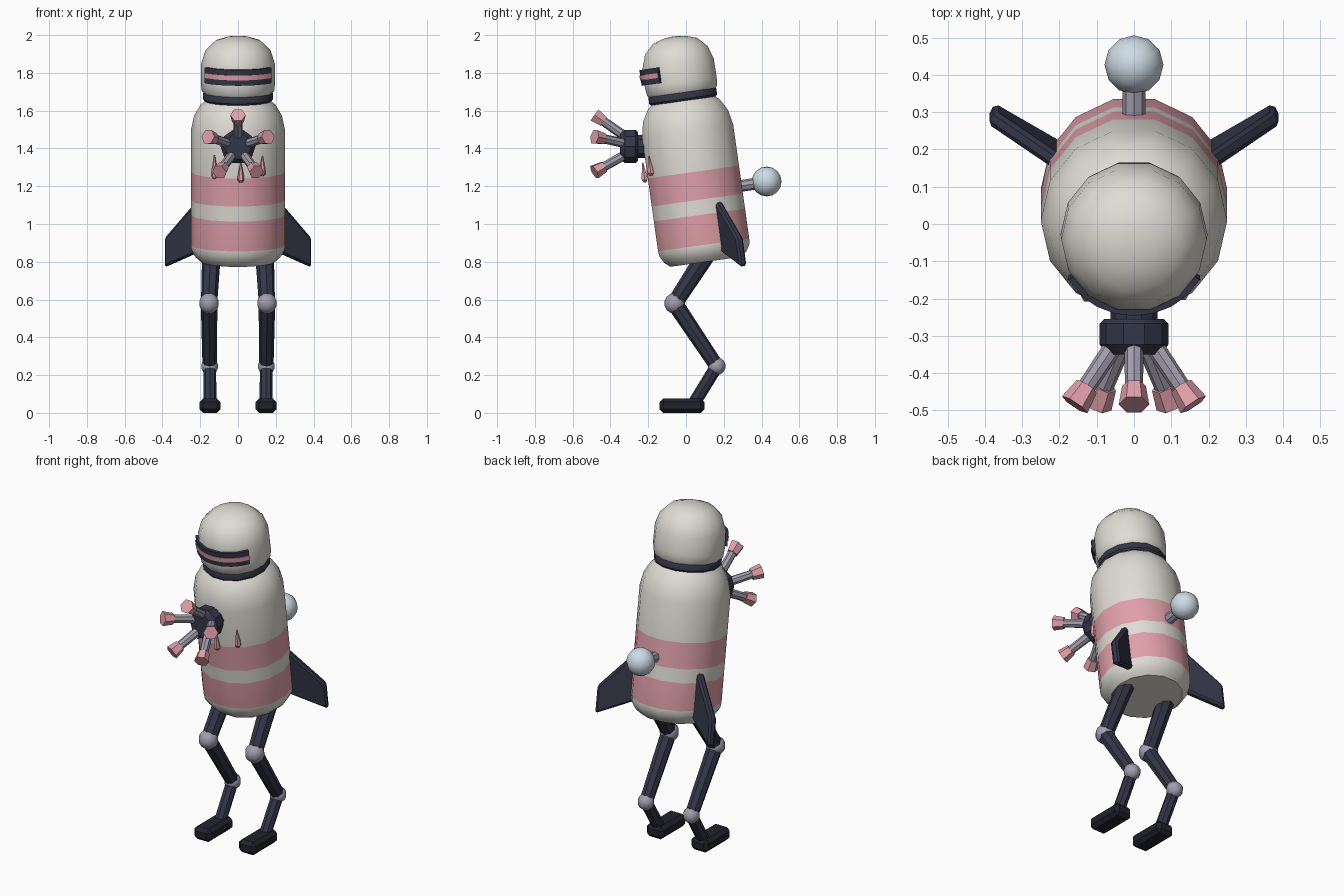
import bpy, bmesh
from math import pi, sin, cos, radians
from mathutils import Matrix, Vector

if "Cube" in bpy.data.objects:
    bpy.data.objects.remove(bpy.data.objects["Cube"])


def mat(name, *rgb):
    m = bpy.data.materials.new(name)
    m.diffuse_color = (*rgb, 1)
    m.use_nodes = True
    m.node_tree.nodes["Principled BSDF"].inputs["Base Color"].default_value = m.diffuse_color
    return m


CREAM = mat("cream", .74, .72, .66)
PINK = mat("pink", .75, .35, .40)
DARK = mat("dark_blue", .034, .037, .065)
SOLE = mat("near_black", .016, .016, .026)
METAL = mat("grey_metal", .36, .34, .42)
GLASS = mat("pale_blue", .62, .72, .80)

# Frame of the forward-leaning body: origin at the bottom centre
LEAN = Matrix.Translation((0, .106, .80)) @ Matrix.Rotation(radians(8), 4, 'X')


def finish(name, bm, mats, angle=35):
    bmesh.ops.recalc_face_normals(bm, faces=bm.faces)
    me = bpy.data.meshes.new(name)
    bm.to_mesh(me)
    bm.free()
    for m in mats:
        me.materials.append(m)
    ob = bpy.data.objects.new(name, me)
    bpy.context.collection.objects.link(ob)
    bpy.ops.object.select_all(action='DESELECT')
    ob.select_set(True)
    bpy.context.view_layer.objects.active = ob
    bpy.ops.object.shade_smooth_by_angle(angle=radians(angle))
    return ob


def lathe(name, profile, sides, frame, mats, bands=(), angle=35):
    """Revolve (height, radius) points; bands lists the rows using mats[1]."""
    bm = bmesh.new()
    rings = [[bm.verts.new(frame @ Vector((r * cos(2 * pi * i / sides),
                                           r * sin(2 * pi * i / sides), h)))
              for i in range(sides)] for h, r in profile]
    for k in range(len(rings) - 1):
        a, b = rings[k], rings[k + 1]
        for i in range(sides):
            j = (i + 1) % sides
            f = bm.faces.new((a[i], a[j], b[j], b[i]))
            f.material_index = 1 if k in bands else 0
    bm.faces.new(rings[0])
    bm.faces.new(rings[-1])
    return finish(name, bm, mats, angle)


def rod(name, a, b, profile, sides, m):
    """Lathe along a-b; profile heights are fractions of its length."""
    a, b = Vector(a), Vector(b)
    d = b - a
    frame = Matrix.Translation(a) @ d.to_track_quat('Z', 'Y').to_matrix().to_4x4()
    return lathe(name, [(h * d.length, r) for h, r in profile], sides, frame, [m])


def ball(name, c, r, m, u=10, v=7, frame=Matrix()):
    bm = bmesh.new()
    bmesh.ops.create_uvsphere(bm, u_segments=u, v_segments=v, radius=r,
                              matrix=Matrix.Translation(c) @ frame)
    return finish(name, bm, [m], 60)


def prism(name, points, offset, m, bevel=0):
    """Closed outline extruded by offset, with optional chamfer."""
    bm = bmesh.new()
    f = bm.faces.new([bm.verts.new(p) for p in points])
    ext = bmesh.ops.extrude_face_region(bm, geom=[f], use_keep_orig=True)
    bmesh.ops.translate(bm, vec=offset,
                        verts=[v for v in ext['geom'] if isinstance(v, bmesh.types.BMVert)])
    if bevel:
        bmesh.ops.bevel(bm, geom=bm.edges[:], offset=bevel, segments=1, affect='EDGES')
    return finish(name, bm, [m], 25)


# Body with two pink bands
lathe("body", [(0, .197), (.025, .225), (.06, .246), (.09, .25), (.25, .25), (.33, .25),
               (.48, .25), (.70, .25), (.78, .233), (.84, .198), (.868, .165)],
      14, LEAN, [CREAM, PINK], bands=(3, 5))

# Neck ring and domed head
lathe("neck_ring", [(.86, .178), (.87, .186), (.90, .186), (.91, .18)], 14, LEAN, [DARK])
lathe("head", [(.90, .18), (.915, .192), (.96, .197), (1.06, .195), (1.13, .172),
               (1.18, .122), (1.20, .06), (1.205, .02)], 14, LEAN, [CREAM])


# Visor: curved strip and stripe wrapped round the face
def visor(name, r, half, arc, m):
    steps = 8
    angs = [radians(-90 - arc + 2 * arc * i / steps) for i in range(steps + 1)]
    pts = [(r * cos(a), r * sin(a)) for a in angs]
    pts += [(.18 * cos(a), .18 * sin(a)) for a in reversed(angs)]
    up = LEAN.to_3x3() @ Vector((0, 0, 2 * half))
    prism(name, [LEAN @ Vector((x, y, 1.012 - half)) for x, y in pts], up, m)


visor("visor", .208, .042, 58, DARK)
visor("visor_stripe", .212, .013, 57, PINK)

# Chest hub with five nozzle arms
HUB = Vector((0, 0, 1.41))
rod("hub_neck", HUB + Vector((0, -.15, 0)), HUB + Vector((0, -.27, 0)),
    [(0, .063), (1, .063)], 10, DARK)
rod("hub", HUB + Vector((0, -.255, 0)), HUB + Vector((0, -.35, 0)),
    [(0, .08), (.12, .092), (.72, .092), (1, .07)], 10, DARK)
for i in range(5):
    t = pi / 2 + 2 * pi * i / 5
    out = Vector((cos(t), 0, sin(t)))
    a = HUB + out * .045 + Vector((0, -.31, 0))
    c = HUB + out * .15 + Vector((0, -.46, 0))
    d = (c - a).normalized()
    rod("nozzle_arm", a, c, [(0, .026), (1, .024)], 8, METAL)
    rod("nozzle", c - d * .03, c + d * .03, [(0, .032), (1, .041)], 6, PINK)

# Drips on the chest
for x, y, z0, z1 in ((-.125, -.19, 1.24, 1.365), (.015, -.217, 1.22, 1.325),
                     (.13, -.185, 1.255, 1.36)):
    rod("drip", (x, y, z0), (x, y - .012, z1),
        [(0, .008), (.12, .018), (.3, .017), (1, .003)], 6, PINK)

# Glass globe on the back
rod("globe_stem", (0, .25, 1.195), (0, .39, 1.217), [(0, .031), (1, .031)], 8, METAL)
ball("globe", (0, .427, 1.225), .079, GLASS, 12, 8)

for s in (-1, 1):
    # Swept fin in a radial plane of the body
    a = radians(27)
    radial = Vector((s * cos(a), sin(a), 0))
    side = Vector((-s * sin(a), cos(a), 0))
    pts = [LEAN @ (radial * r + Vector((0, 0, h)) - side * .021)
           for r, h in ((.215, .34), (.43, .10), (.43, -.055), (.215, .045))]
    prism("fin", pts, LEAN.to_3x3() @ side * .042, DARK, .011)

    # Leg with two joints
    hip, knee = (s * .14, .115, .85), (s * .153, -.06, .58)
    hock, ankle = (s * .15, .163, .247), (s * .148, .045, .055)
    rod("thigh", hip, knee, [(0, .05), (1, .043)], 8, DARK)
    rod("shin", knee, hock, [(0, .044), (1, .038)], 8, DARK)
    rod("lower_leg", hock, ankle, [(0, .034), (1, .034)], 8, DARK)
    ball("knee_joint", knee, .055, METAL)
    ball("hock_joint", hock, .047, METAL)

    # Chamfered foot
    x0, x1 = s * .148 - .056, s * .148 + .056
    prism("foot", [(x0, -.14, 0), (x1, -.14, 0), (x1, .098, 0), (x0, .098, 0)],
          Vector((0, 0, .077)), SOLE, .02)
